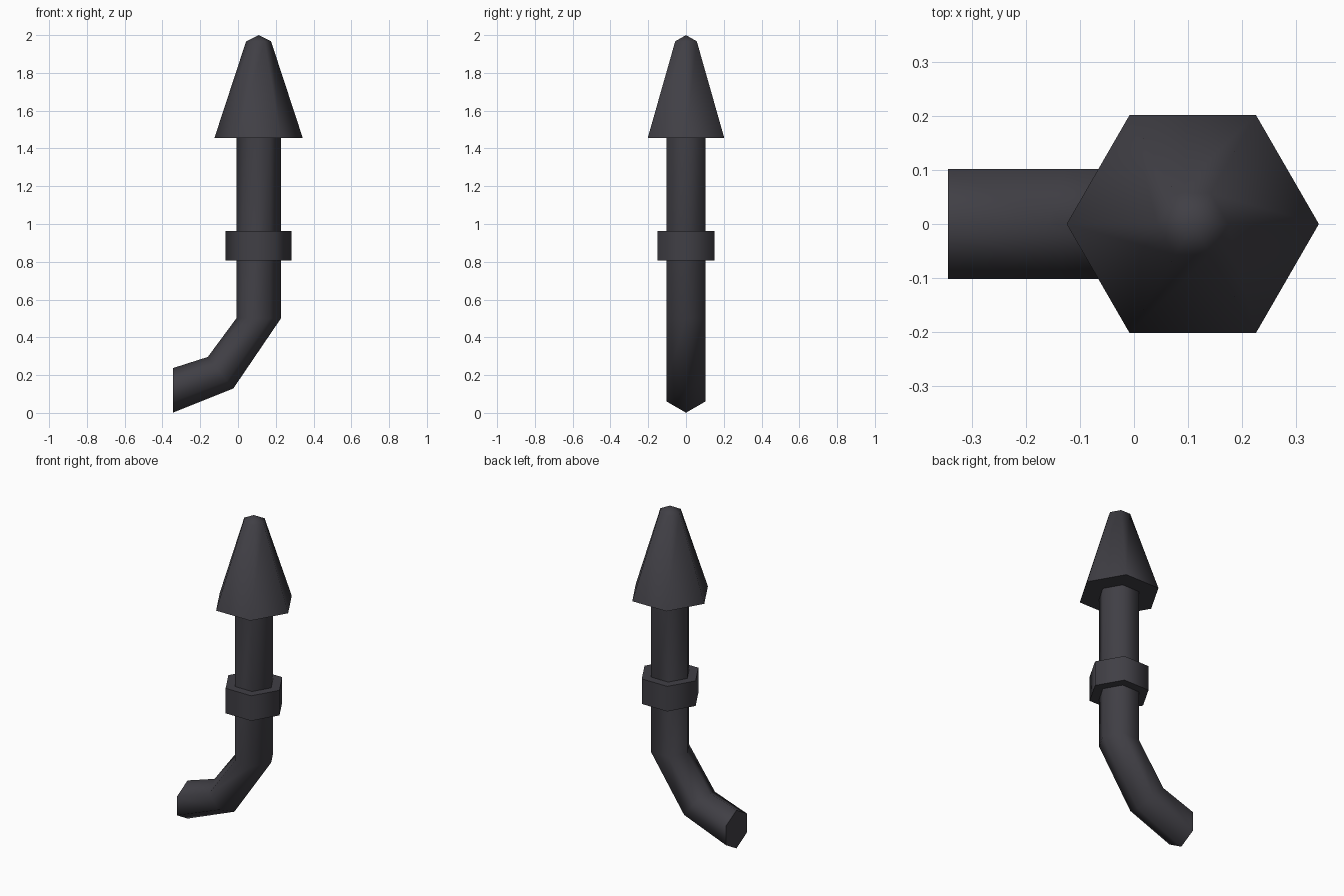
import bpy, bmesh, math
from mathutils import Vector

if "Cube" in bpy.data.objects:
    bpy.data.objects.remove(bpy.data.objects["Cube"])

SIDES = 6
CX = 0.109

metal = bpy.data.materials.new("dark_metal")
metal.diffuse_color = (0.052, 0.050, 0.060, 1)
metal.use_nodes = True
metal.node_tree.nodes["Principled BSDF"].inputs["Base Color"].default_value = metal.diffuse_color


def loft(name, rings, tip=None):
    """Hexagonal loft; each ring is (centre, half axis in xz, y radius)."""
    bm = bmesh.new()
    loops = []
    for c, u, ry in rings:
        loop = []
        for i in range(SIDES):
            a = i * 2 * math.pi / SIDES
            loop.append(bm.verts.new(Vector(c) + Vector(u) * math.cos(a)
                                     + Vector((0, ry * math.sin(a), 0))))
        loops.append(loop)
    for lo, hi in zip(loops, loops[1:]):
        for i in range(SIDES):
            j = (i + 1) % SIDES
            bm.faces.new((lo[i], lo[j], hi[j], hi[i]))
    bm.faces.new(loops[0][::-1])
    if tip:
        t = bm.verts.new(tip)
        for i in range(SIDES):
            bm.faces.new((loops[-1][i], loops[-1][(i + 1) % SIDES], t))
    else:
        bm.faces.new(loops[-1])
    bmesh.ops.recalc_face_normals(bm, faces=bm.faces)
    mesh = bpy.data.meshes.new(name)
    bm.to_mesh(mesh)
    bm.free()
    mesh.materials.append(metal)
    ob = bpy.data.objects.new(name, mesh)
    bpy.context.collection.objects.link(ob)
    bpy.ops.object.select_all(action='DESELECT')
    ob.select_set(True)
    bpy.context.view_layer.objects.active = ob
    bpy.ops.object.shade_smooth_by_angle(angle=math.radians(65))
    return ob


def level(z, r):
    return ((CX, 0, z), (r, 0, 0), r)


# bent pipe: open elbow end, mitred bend, then straight up
R = 0.118
loft("bent_pipe", [
    ((-0.345, 0, 0.119), (0, 0, -0.118), R),
    ((-0.0925, 0, 0.2125), (0.0675, 0, -0.0835), R),
    level(0.50, R),
    level(1.46, R),
])

# collar around the pipe
loft("collar", [level(0.808, 0.175), level(0.963, 0.175)])

# pointed cap
loft("pointed_cap", [level(1.455, 0.234), level(1.967, 0.066)], tip=(CX, 0, 2.0))
